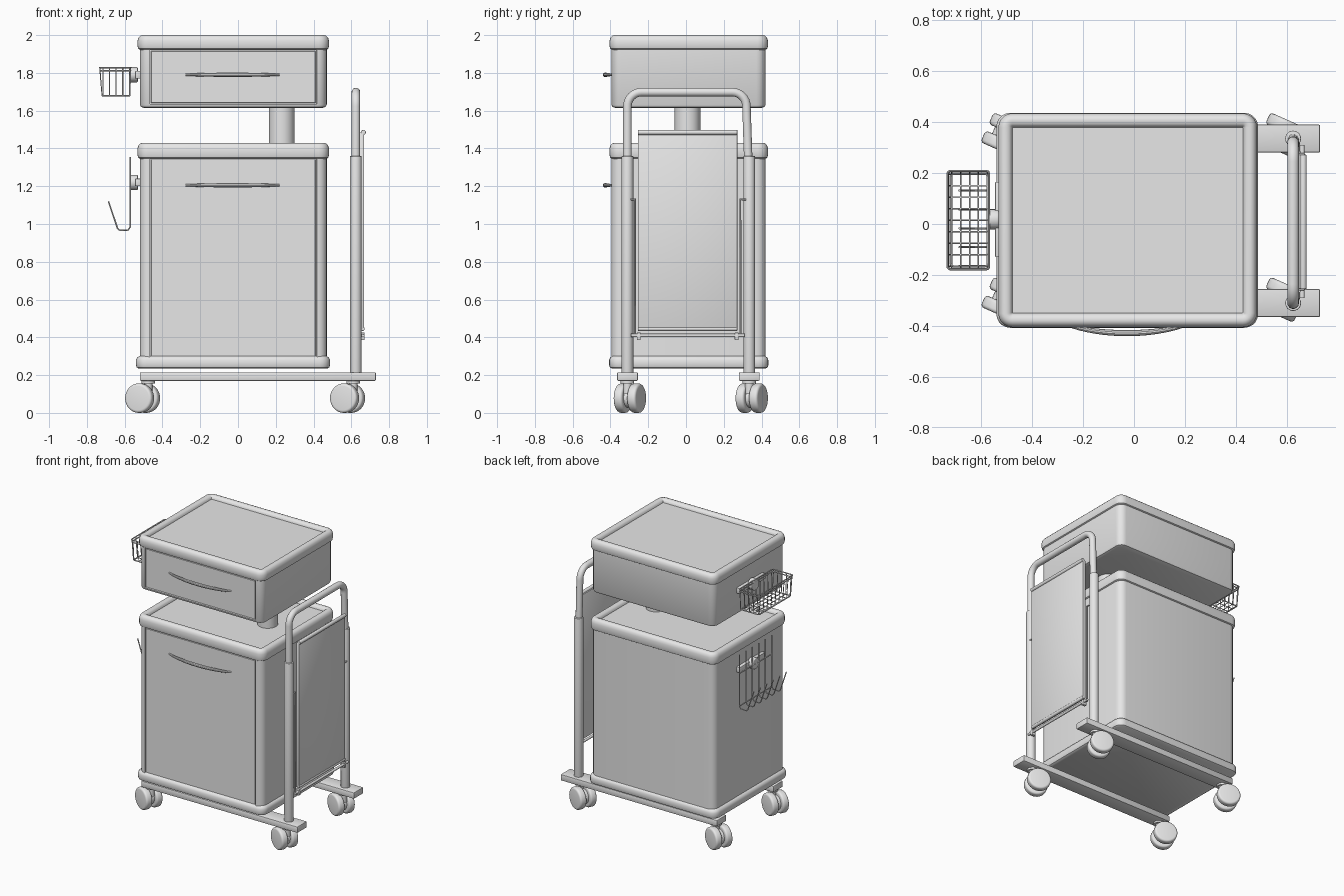
import bpy, bmesh, math
from mathutils import Vector, Matrix

cube = bpy.data.objects.get("Cube")
if cube:
    bpy.data.objects.remove(cube)

grey = bpy.data.materials.new("light_grey")
grey.use_nodes = True
grey.diffuse_color = (0.8, 0.8, 0.8, 1)
grey.node_tree.nodes["Principled BSDF"].inputs["Base Color"].default_value = (0.8, 0.8, 0.8, 1)


def finish(name, bm):
    bmesh.ops.recalc_face_normals(bm, faces=bm.faces)
    me = bpy.data.meshes.new(name)
    bm.to_mesh(me)
    bm.free()
    me.materials.append(grey)
    ob = bpy.data.objects.new(name, me)
    bpy.context.collection.objects.link(ob)
    smooth(ob)
    return ob


def smooth(ob):
    bpy.ops.object.select_all(action='DESELECT')
    ob.select_set(True)
    bpy.context.view_layer.objects.active = ob
    bpy.ops.object.shade_smooth_by_angle(angle=math.radians(35))


def rounded_rect(x0, x1, y0, y1, r, z, steps=5):
    pts = []
    corners = [(x1 - r, y1 - r), (x0 + r, y1 - r), (x0 + r, y0 + r), (x1 - r, y0 + r)]
    for k, (cx, cy) in enumerate(corners):
        for i in range(steps + 1):
            a = (k + i / steps) * math.pi / 2
            pts.append((cx + r * math.cos(a), cy + r * math.sin(a), z))
    return pts


def loft(name, rect, r, profile, door=False):
    """Stack rounded rectangles given as (inset, height) pairs."""
    bm = bmesh.new()
    loops = []
    for d, z in profile:
        x0, x1, y0, y1 = rect
        pts = rounded_rect(x0 + d, x1 - d, y0 + d, y1 - d, max(r - d, 0.004), z)
        loops.append([bm.verts.new(p) for p in pts])
    n = len(loops[0])
    for a, b in zip(loops, loops[1:]):
        for i in range(n):
            j = (i + 1) % n
            bm.faces.new((a[i], a[j], b[j], b[i]))
    bm.faces.new(loops[0][::-1])
    bm.faces.new(loops[-1])
    if door:
        # Sink the flat front between the corner posts
        bmesh.ops.recalc_face_normals(bm, faces=bm.faces)
        front = max((f for f in bm.faces if f.normal.y < -0.99), key=lambda f: f.calc_area())
        bmesh.ops.inset_region(bm, faces=[front], thickness=0.004, depth=0)
        bmesh.ops.inset_region(bm, faces=[front], thickness=0.002, depth=-0.012)
        bmesh.ops.inset_region(bm, faces=[front], thickness=0.008, depth=0)
        bmesh.ops.inset_region(bm, faces=[front], thickness=0.002, depth=0.006)
    return finish(name, bm)


def box(name, lo, hi, bevel=0.005):
    lo, hi = Vector(lo), Vector(hi)
    bm = bmesh.new()
    bmesh.ops.create_cube(bm, size=1)
    bmesh.ops.scale(bm, vec=hi - lo, verts=bm.verts)
    bmesh.ops.translate(bm, vec=(lo + hi) / 2, verts=bm.verts)
    bmesh.ops.bevel(bm, geom=bm.edges[:], offset=bevel, segments=2, affect='EDGES', profile=0.5)
    return finish(name, bm)


def rod(name, a, b, r, bevel=0.0, segments=24):
    a, b = Vector(a), Vector(b)
    bm = bmesh.new()
    bmesh.ops.create_cone(bm, cap_ends=True, segments=segments, radius1=r, radius2=r,
                          depth=(b - a).length)
    if bevel:
        rims = [e for e in bm.edges if abs(e.verts[0].co.z - e.verts[1].co.z) < 1e-5]
        bmesh.ops.bevel(bm, geom=rims, offset=bevel, segments=4, affect='EDGES', profile=0.5)
    turn = (b - a).to_track_quat('Z', 'Y').to_matrix().to_4x4()
    bm.transform(Matrix.Translation((a + b) / 2) @ turn)
    return finish(name, bm)


def wires(name, paths, r, cyclic=False, radii=None, sides=2):
    cu = bpy.data.curves.new(name, 'CURVE')
    cu.dimensions = '3D'
    cu.bevel_depth = r
    cu.bevel_resolution = sides
    cu.use_fill_caps = True
    for path in paths:
        sp = cu.splines.new('POLY')
        sp.points.add(len(path) - 1)
        sp.use_cyclic_u = cyclic
        for i, p in enumerate(path):
            sp.points[i].co = (*p, 1)
            sp.points[i].radius = radii[i] if radii else 1
    cu.materials.append(grey)
    ob = bpy.data.objects.new(name, cu)
    bpy.context.collection.objects.link(ob)
    bpy.ops.object.select_all(action='DESELECT')
    ob.select_set(True)
    bpy.context.view_layer.objects.active = ob
    bpy.ops.object.convert(target='MESH')
    smooth(bpy.context.object)


def spread(a, b, n):
    return [a + (b - a) * i / (n - 1) for i in range(n)]


# Cabinets: bodies, tray rims and the base rim
BODY = (-0.52, 0.47, -0.395, 0.422)
RIM = (-0.532, 0.482, -0.405, 0.434)


def tray(name, z0, z1):
    loft(name, RIM, 0.055, [(0.014, z0), (0.004, z0 + 0.006), (0, z0 + 0.02), (0, z1 - 0.03),
                            (0.005, z1 - 0.014), (0.014, z1 - 0.004), (0.026, z1),
                            (0.042, z1 - 0.003), (0.052, z1 - 0.012), (0.055, z1 - 0.024)])


loft("drawer_cabinet", BODY, 0.05, [(0.02, 1.615), (0.006, 1.62), (0, 1.632), (0, 1.925)], True)
tray("drawer_tray_top", 1.922, 2.0)
loft("lower_cabinet", BODY, 0.05, [(0, 0.29), (0, 1.35)], True)
tray("lower_tray_top", 1.345, 1.43)
loft("base_rim", (-0.54, 0.487, -0.407, 0.436), 0.055,
     [(0.014, 0.235), (0.004, 0.241), (0, 0.252), (0, 0.28), (0.006, 0.293), (0.02, 0.302)])
rod("support_column", (0.232, 0.008, 1.4), (0.232, 0.008, 1.63), 0.068, segments=32)

# Bowed handles
for name, z in (("drawer_handle", 1.79), ("door_handle", 1.205)):
    ts = spread(-1, 1, 17)
    bow = [(-0.028 + 0.248 * t, -0.388 - 0.04 * (1 - t * t) ** 0.8, z) for t in ts]
    wires(name, [bow], 0.012, radii=[0.5 + 0.5 * (1 - t * t) for t in ts], sides=3)

# Base rails, casters and push-frame posts
ANGLE = math.radians(24)
axle = Vector((math.sin(ANGLE), math.cos(ANGLE), 0))
for side, y in (("right", -0.31), ("left", 0.335)):
    side = {"right": "front", "left": "rear"}[side]
    box(f"{side}_base_rail", (-0.52, y - 0.055, 0.17), (0.73, y + 0.055, 0.215), 0.006)
    rod(f"{side}_frame_post", (0.624, y, 0.2), (0.624, y, 1.36), 0.031, 0.004)
    for end, x in (("left", 0.61), ("right", -0.475)):
        tag = f"{side}_{end}"
        hub = Vector((x - 0.03, y + 0.013, 0.078))
        rod(f"{tag}_caster_stem", (x, y, 0.1), (x, y, 0.175), 0.022)
        rod(f"{tag}_caster_collar", (x, y, 0.155), (x, y, 0.168), 0.036)
        rod(f"{tag}_caster_axle", hub - axle * 0.03, hub + axle * 0.03, 0.05)
        for k, s in enumerate((-1, 1)):
            rod(f"{tag}_wheel_{k + 1}", hub + axle * s * 0.014, hub + axle * s * 0.064,
                0.078, 0.014, 32)

# Arched push bar
y0, y1, top, bend = -0.31, 0.32, 1.698, 0.075
arch = [(0.624, y0, 1.33)]
for i in range(9):
    a = math.pi - i * math.pi / 16
    arch.append((0.624, y0 + bend + bend * math.cos(a), top - bend + bend * math.sin(a)))
for i in range(9):
    a = math.pi / 2 - i * math.pi / 16
    arch.append((0.624, y1 - bend + bend * math.cos(a), top - bend + bend * math.sin(a)))
arch.append((0.624, 0.33, 1.33))
wires("push_bar", [arch], 0.023, sides=5)

# Hanging side panel with its rods and clips
box("side_panel", (0.643, -0.255, 0.44), (0.667, 0.272, 1.485), 0.004)
rod("panel_top_roll", (0.664, -0.255, 1.485), (0.664, 0.272, 1.485), 0.013, 0.003)
rod("panel_bottom_roll", (0.66, -0.255, 0.445), (0.66, 0.272, 0.445), 0.011, 0.003)
rod("panel_lower_bar", (0.66, -0.29, 0.41), (0.66, 0.31, 0.41), 0.009)
wires("panel_side_wires", [[(0.645, y, 0.41), (0.645, y, 1.13), (0.645, c, 1.13)]
                           for y, c in ((-0.27, -0.3), (0.288, 0.32))], 0.006)
for k, y in enumerate((-0.25, 0.268)):
    box(f"panel_clip_{k + 1}", (0.64, y - 0.01, 0.385), (0.67, y + 0.01, 0.425), 0.003)

# Accessory brackets on the cabinet side
for name, z in (("basket", 1.79), ("rack", 1.22)):
    box(f"{name}_mount_plate", (-0.545, -0.13, z - 0.02), (-0.515, 0.165, z + 0.02), 0.004)
    rod(f"{name}_mount_knob", (-0.572, 0.018, z), (-0.53, 0.018, z), 0.04, 0.006)

# Wire basket: double rim, floor loop and two sets of U-shaped wires
def loop(z, d):
    return rounded_rect(-0.732 + d, -0.568 - d / 3, -0.178 + d, 0.208 - d, 0.012, z, 3)


wires("basket_rims", [loop(1.828, 0), loop(1.812, 0.002), loop(1.68, 0.012)], 0.004, cyclic=True)
ribs = [[(-0.732, y, 1.83), (-0.72, y, 1.68), (-0.572, y, 1.68), (-0.568, y, 1.83)]
        for y in spread(-0.165, 0.195, 9)]
ribs += [[(x, -0.178, 1.83), (x, -0.166, 1.68), (x, 0.196, 1.68), (x, 0.208, 1.83)]
         for x in spread(-0.715, -0.575, 5)]
wires("basket_wires", ribs, 0.003)

# Wire hook rack: bent tines joined by cross wires
tines = [[(-0.57, y, 1.355), (-0.57, y, 0.985), (-0.582, y, 0.968), (-0.625, y, 0.966),
          (-0.638, y, 0.978), (-0.686, y, 1.12)] for y in spread(-0.165, 0.205, 6)]
cross = [[(x, -0.165, z), (x, 0.205, z)] for x, z in ((-0.57, 1.22), (-0.57, 0.985))]
wires("hook_rack", tines + cross, 0.004)
